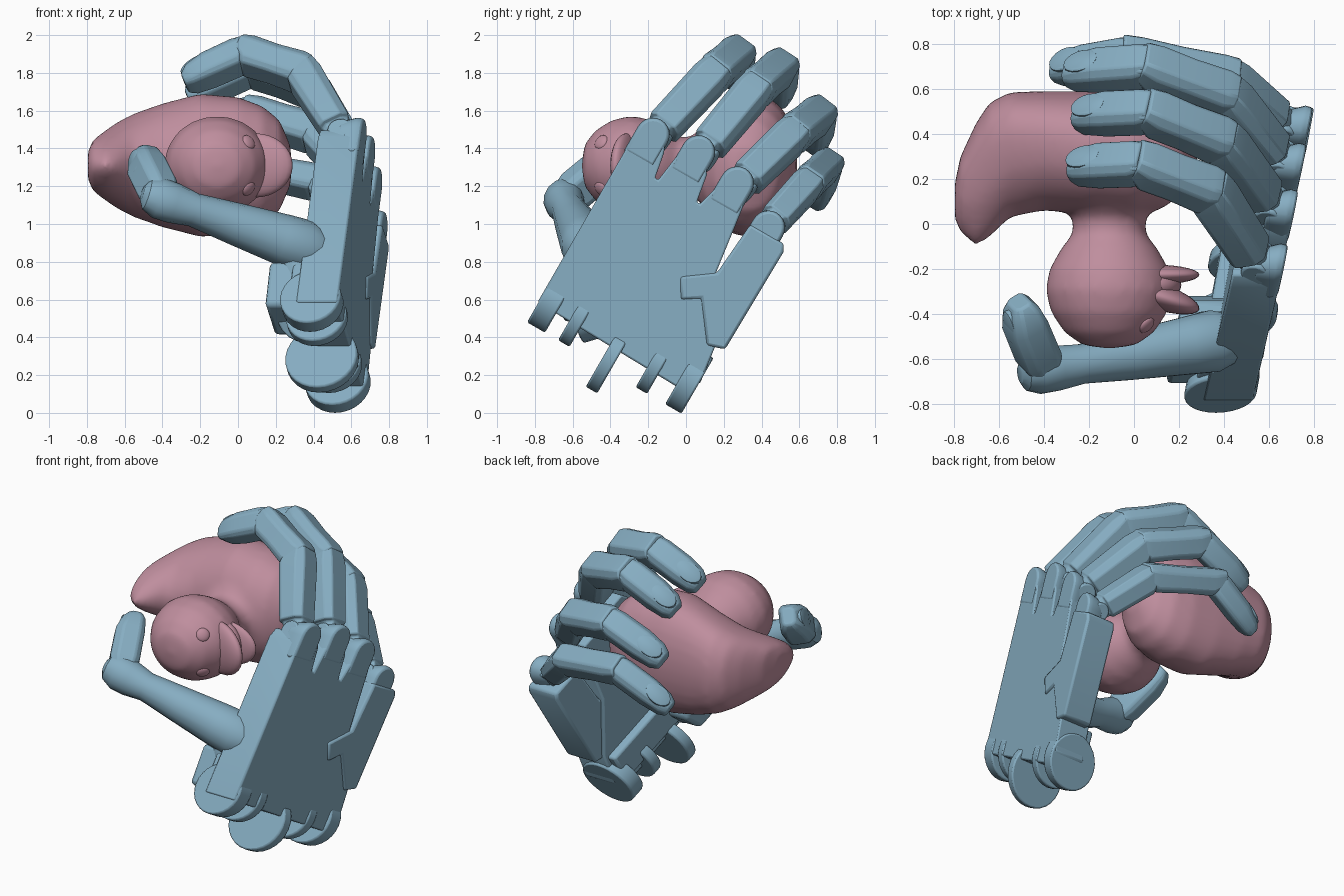
import bpy, bmesh
from math import sin, cos, pi, radians
from mathutils import Vector as V, Matrix

if "Cube" in bpy.data.objects:
    bpy.data.objects.remove(bpy.data.objects["Cube"])


def material(name, col):
    m = bpy.data.materials.new(name)
    m.diffuse_color = (*col, 1)
    m.use_nodes = True
    m.node_tree.nodes["Principled BSDF"].inputs["Base Color"].default_value = m.diffuse_color
    return m


BLUE = material("blue", (0.24, 0.42, 0.54))
PINK = material("pink", (0.52, 0.27, 0.34))


def finish(name, bm, mat, angle=35, bevel=0):
    bmesh.ops.recalc_face_normals(bm, faces=bm.faces)
    me = bpy.data.meshes.new(name)
    bm.to_mesh(me)
    bm.free()
    me.materials.append(mat)
    me.shade_smooth()
    me.set_sharp_from_angle(angle=radians(angle))
    ob = bpy.data.objects.new(name, me)
    bpy.context.collection.objects.link(ob)
    if bevel:
        b = ob.modifiers.new("bevel", 'BEVEL')
        b.width, b.segments, b.limit_method = bevel, 2, 'ANGLE'
    return ob


def loft(bm, rings):
    vs = [[bm.verts.new(p) for p in r] for r in rings]
    n = len(vs[0])
    for a, b in zip(vs, vs[1:]):
        for i in range(n):
            bm.faces.new((a[i], a[(i + 1) % n], b[(i + 1) % n], b[i]))
    bm.faces.new(vs[0])
    bm.faces.new(vs[-1])


def circle(n):
    return [(cos(2 * pi * i / n), sin(2 * pi * i / n)) for i in range(n)]


OCT = [(1, .5), (.65, 1), (-.65, 1), (-1, .5), (-1, -.65), (-.7, -1), (.7, -1), (1, -.65)]


def frame(a, b, hint):
    d = (b - a).normalized()
    n = (hint - d * hint.dot(d)).normalized()
    return d, n, d.cross(n)


def limb(name, a, b, hint, stations, section=OCT, bevel=0.01):
    """Lofted limb: stations are (distance fraction, half width, half thickness, dorsal shift)."""
    a, b = V(a), V(b)
    d, n, s = frame(a, b, hint)
    bm = bmesh.new()
    loft(bm, [[a.lerp(b, t) + s * w * x + n * (h * y + o) for x, y in section]
              for t, w, h, o in stations])
    return finish(name, bm, BLUE, 32, bevel)


def pin(name, c, axis, r, half):
    d, n, s = frame(V(c), V(c) + axis, V((.31, .2, .9)))
    bm = bmesh.new()
    loft(bm, [[V(c) + d * k * half + (n * x + s * y) * r for x, y in circle(20)] for k in (-1, 1)])
    return finish(name, bm, BLUE, 35, 0.01)


def nail(name, a, b, hint, lift):
    a, b = V(a), V(b)
    d, n, s = frame(a, b, hint)
    c = a.lerp(b, .77) + n * lift
    d2 = (d - n * .17).normalized()
    bm = bmesh.new()
    loft(bm, [[c + d2 * y * .085 * k + s * x * .058 * k + n * o for x, y in circle(18)]
              for k, o in ((1, -.03), (1, .004), (.88, .009))])
    finish(name, bm, BLUE)


# ---- Palm frame: u runs to the knuckles, v across to the little finger, w into the palm
def P(u, v, w):
    return V((.515 + .115 * u + .16 * v - w, -.83 + .5 * u + .866 * v, .45 + .866 * u - .5 * v))


def plate(name, pts, w0, w1, bevel=.015):
    bm = bmesh.new()
    loft(bm, [[P(u, v, w) for u, v in pts] for w in (w0, w1)])
    return finish(name, bm, BLUE, 35, bevel)


plate("palm", [(.14, -.03), (1.15, -.03), (1.21, 0), (1.21, .13), (1.16, .155), (1.02, .18), (1.02, .2),
               (1.17, .22), (1.22, .25), (1.22, .38), (1.17, .41), (1.02, .435), (1.02, .455), (1.12, .48),
               (1.17, .51), (1.17, .63), (1.12, .66), (.75, .71), (.42, .9), (.2, .93), (.12, .87)], 0, .22)
plate("little_finger_metacarpal", [(.39, .86), (.59, .71), (.53, .62), (.635, .556), (.75, .715),
                                   (1.06, .74), (1.06, .945), (1.02, .965), (.42, .955)], -.012, .2)

# knuckle lobes on the back of the hand
for name, u, v in (("index", 1.21, .055), ("middle", 1.25, .31), ("ring", 1.21, .57), ("little", 1.09, .83)):
    bm = bmesh.new()
    arc = [(cos(a), sin(a)) for a in (pi * i / 12 - pi / 2 for i in range(13))]
    loft(bm, [[P(u + k * .095 * x, v + k * .09 * y, w) for x, y in [(-1.6, -1)] + arc + [(-1.6, 1)]]
              for k, w in ((.9, -.004), (1, .03), (.75, .12))])
    finish(name + "_knuckle_lobe", bm, BLUE, 35, .01)

# wrist hinge discs
for i, (u, v, r, t) in enumerate(((.18, .03, .16, .055), (.18, .2, .16, .035), (.07, .45, .19, .035),
                                  (.17, .68, .16, .035), (.18, .875, .17, .05))):
    bm = bmesh.new()
    loft(bm, [[P(u + r * x, v + k, .15 + r * y) for x, y in circle(28)] for k in (-t, t)])
    finish("wrist_disc_%d" % i, bm, BLUE, 35, .01)
plate("wrist_core", [(.2, .0), (.4, .0), (.4, .88), (.2, .88)], .05, .27)

# ---- Fingers: knuckle, two joints, tip
FINGERS = {
    "index": ((.55, -.17, 1.46), (.34, .15, 1.80), (.03, .27, 1.90), (-.28, .26, 1.765)),
    "middle": ((.61, .08, 1.37), (.39, .37, 1.72), (.07, .50, 1.83), (-.26, .49, 1.68)),
    "ring": ((.65, .28, 1.20), (.41, .57, 1.48), (.06, .70, 1.58), (-.30, .68, 1.43)),
    "little": ((.67, .44, .99), (.42, .65, 1.22), (-.02, .745, 1.31), (-.36, .69, 1.13)),
}
for name, joints in FINGERS.items():
    j = [V(p) for p in joints]
    mid = (j[0] + j[3]) / 2
    k = .88 if name == "little" else 1
    shapes = (
        [(-.05, .06, .06, 0), (.14, .065, .075, 0), (.16, .095, .085, 0), (.9, .1, .095, 0), (1.06, .09, .07, .015)],
        [(-.08, .09, .07, .02), (.06, .1, .097, 0), (.5, .095, .09, 0), (.9, .098, .094, 0), (1.1, .085, .06, .025)],
        [(-.06, .08, .06, .02), (.1, .092, .085, 0), (.6, .092, .082, -.003), (.9, .08, .066, -.012), (1.03, .055, .04, -.02)],
    )
    for part, a, b, st in zip(("proximal", "middle", "distal"), j, j[1:], shapes):
        hint = (a + b) / 2 - mid
        limb("%s_%s_link" % (name, part), a, b, hint, [(t, w * k, h * k, o) for t, w, h, o in st])
        pin("%s_%s_pin" % (name, part), a, frame(a, b, hint)[2], .065 * k, .08 * k)
    nail(name + "_nail", j[2], j[3], (j[2] + j[3]) / 2 - mid, .063 * k)

# ---- Thumb
up = V((-.3, -.8, .5))
base, joint, tip = (.35, -.52, .88), (-.40, -.65, 1.13), (-.52, -.36, 1.37)
limb("thumb_proximal_link", base, joint, up,
     [(-.15, .06, .06, 0), (-.11, .115, .11, 0), (0, .145, .14, 0), (.15, .138, .13, 0), (.5, .112, .11, 0),
      (.78, .09, .09, 0), (.92, .11, .1, 0), (1.03, .112, .1, 0), (1.11, .085, .075, 0), (1.14, .04, .04, 0)],
     circle(14), 0)
out = V((-.8, -.2, .35))
limb("thumb_distal_link", joint, tip, out,
     [(0, .08, .07, 0), (.22, .1, .09, 0), (.7, .1, .088, 0), (.92, .085, .068, -.01), (1.03, .055, .04, -.015)])
nail("thumb_nail", joint, tip, out, .068)
limb("thumb_metacarpal", (.37, -.54, .52), (.35, -.5, .92), V((-1, 0, 0)),
     [(-.1, .1, .11, 0), (.1, .13, .14, 0), (.8, .12, .13, 0), (1, .09, .09, 0)])
plate("thumb_base_block", [(.16, .04), (.42, .02), (.46, .3), (.3, .42), (.16, .36)], .18, .4, .025)
pin("thumb_base_disc", (.36, -.53, .53), V((.1, 1, .3)), .15, .06)

# ---- Toy bird: body lofted along x (x, top y, bottom y, half width, taper toward the back)
ZC = 1.31
bm = bmesh.new()
rings = []
for x, y0, y1, hz, k in ((-.795, .02, .18, .09, .5), (-.77, -.04, .3, .18, .6), (-.70, -.1, .45, .26, .7),
                         (-.64, -.06, .54, .31, .65), (-.55, .03, .585, .35, .5), (-.4, .06, .59, .39, .35),
                         (-.2, .04, .59, .42, .2), (0, .03, .58, .40, .2), (.13, .07, .55, .33, .1),
                         (.22, .14, .49, .24, 0), (.28, .24, .4, .1, 0)):
    ring = []
    for c, s in circle(32):
        cy = abs(c) ** .85 * (1 if c > 0 else -1)
        ring.append((x, (y0 + y1) / 2 + (y1 - y0) / 2 * cy, ZC + hz * s * (1 - k * (.5 - c / 2))))
    rings.append(ring)
loft(bm, rings)
# head and neck turned about the upright axis of the bird
loft(bm, [[(-.11 + r * c, y, ZC + r * .93 * s) for c, s in circle(32)]
          for r, y in ((.03, -.55), (.12, -.537), (.2, -.48), (.26, -.39), (.283, -.29), (.265, -.2),
                       (.215, -.11), (.16, -.04), (.165, .03), (.24, .1), (.3, .2))])
bird = finish("bird_body", bm, PINK, 180)
rm = bird.modifiers.new("blend", 'REMESH')
rm.mode, rm.voxel_size, rm.use_smooth_shade = 'VOXEL', .022, True
sm = bird.modifiers.new("soften", 'SMOOTH')
sm.factor, sm.iterations = .5, 7


def blob(name, c, scale, turn):
    bm = bmesh.new()
    bmesh.ops.create_uvsphere(bm, u_segments=28, v_segments=16, radius=1)
    m = Matrix.Translation(c) @ turn @ Matrix.Diagonal((*scale, 1))
    bmesh.ops.transform(bm, matrix=m, verts=bm.verts)
    return finish(name, bm, PINK, 180)


blob("upper_beak", (.09, -.315, ZC), (.21, .06, .17), Matrix.Rotation(radians(-18), 4, 'Z'))
blob("lower_beak", (.08, -.225, ZC), (.21, .045, .14), Matrix.Rotation(radians(0), 4, 'Z'))
blob("beak_root", (.08, -.27, ZC), (.13, .08, .15), Matrix.Identity(4))

# eyes
hc = V((-.11, -.29, ZC))
for side, name in ((1, "left_eye"), (-1, "right_eye")):
    p = V((.165, -.158, side * .122))
    blob(name, hc + p, (.042, .042, .02), p.to_track_quat('Z', 'Y').to_matrix().to_4x4())
